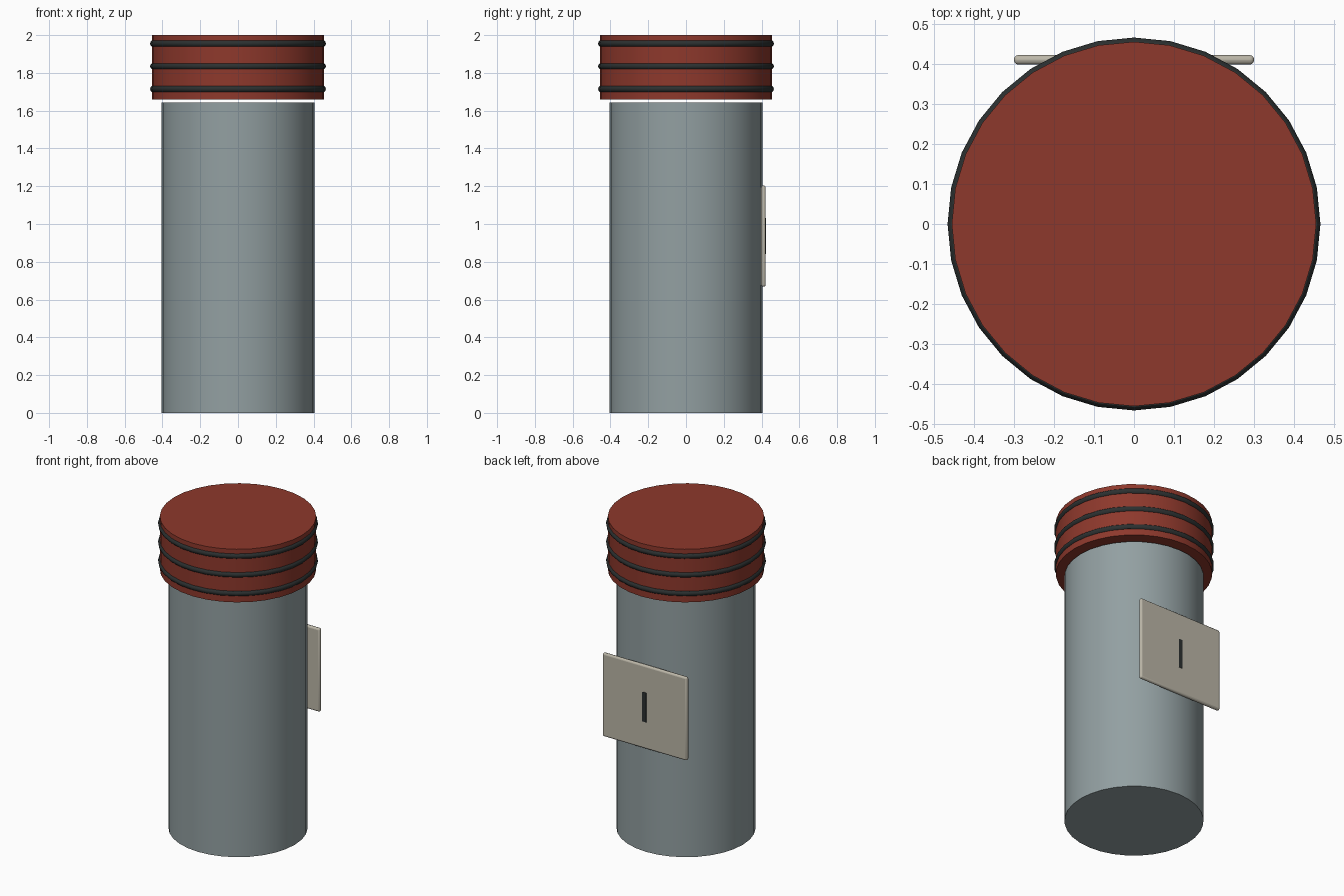
import bpy

if "Cube" in bpy.data.objects:
    bpy.data.objects.remove(bpy.data.objects["Cube"])


def paint(obj, name, color):
    mat = bpy.data.materials.get(name) or bpy.data.materials.new(name)
    mat.diffuse_color = (*color, 1)
    mat.use_nodes = True
    mat.node_tree.nodes["Principled BSDF"].inputs["Base Color"].default_value = mat.diffuse_color
    obj.data.materials.append(mat)


def finish(name, mat, color):
    obj = bpy.context.object
    obj.name = name
    paint(obj, mat, color)
    bpy.ops.object.shade_smooth_by_angle()
    return obj


def cylinder(name, radius, z0, z1, mat, color):
    bpy.ops.mesh.primitive_cylinder_add(vertices=32, radius=radius, depth=z1 - z0,
                                        location=(0, 0, (z0 + z1) / 2))
    return finish(name, mat, color)


def box(name, size, location, mat, color, bevel=0):
    bpy.ops.mesh.primitive_cube_add(size=1, location=location)
    obj = bpy.context.object
    obj.scale = size
    bpy.ops.object.transform_apply(location=False, rotation=False, scale=True)
    if bevel:
        mod = obj.modifiers.new("rounded_edges", 'BEVEL')
        mod.width = bevel
        mod.segments = 3
    return finish(name, mat, color)


GREY = (0.29, 0.35, 0.36)
RED = (0.27, 0.04, 0.025)
BLACK = (0.025, 0.03, 0.03)
CREAM = (0.50, 0.47, 0.39)

# Body and the cap floating just above it
cylinder("body", 0.405, 0, 1.643, "body_grey", GREY)
cylinder("cap", 0.455, 1.659, 2.0, "cap_red", RED)

# Grip rings around the cap
for i, z in enumerate((1.715, 1.835, 1.955)):
    bpy.ops.mesh.primitive_torus_add(major_segments=32, minor_segments=12,
                                     major_radius=0.448, minor_radius=0.0175,
                                     location=(0, 0, z))
    finish(f"cap_ring_{i + 1}", "rubber_black", BLACK)

# Label plate on the back with its dark mark
box("label_plate", (0.6, 0.024, 0.535), (0, 0.41, 0.936), "plate_cream", CREAM, 0.011)
box("plate_mark", (0.028, 0.012, 0.19), (0, 0.418, 0.936), "rubber_black", BLACK)
